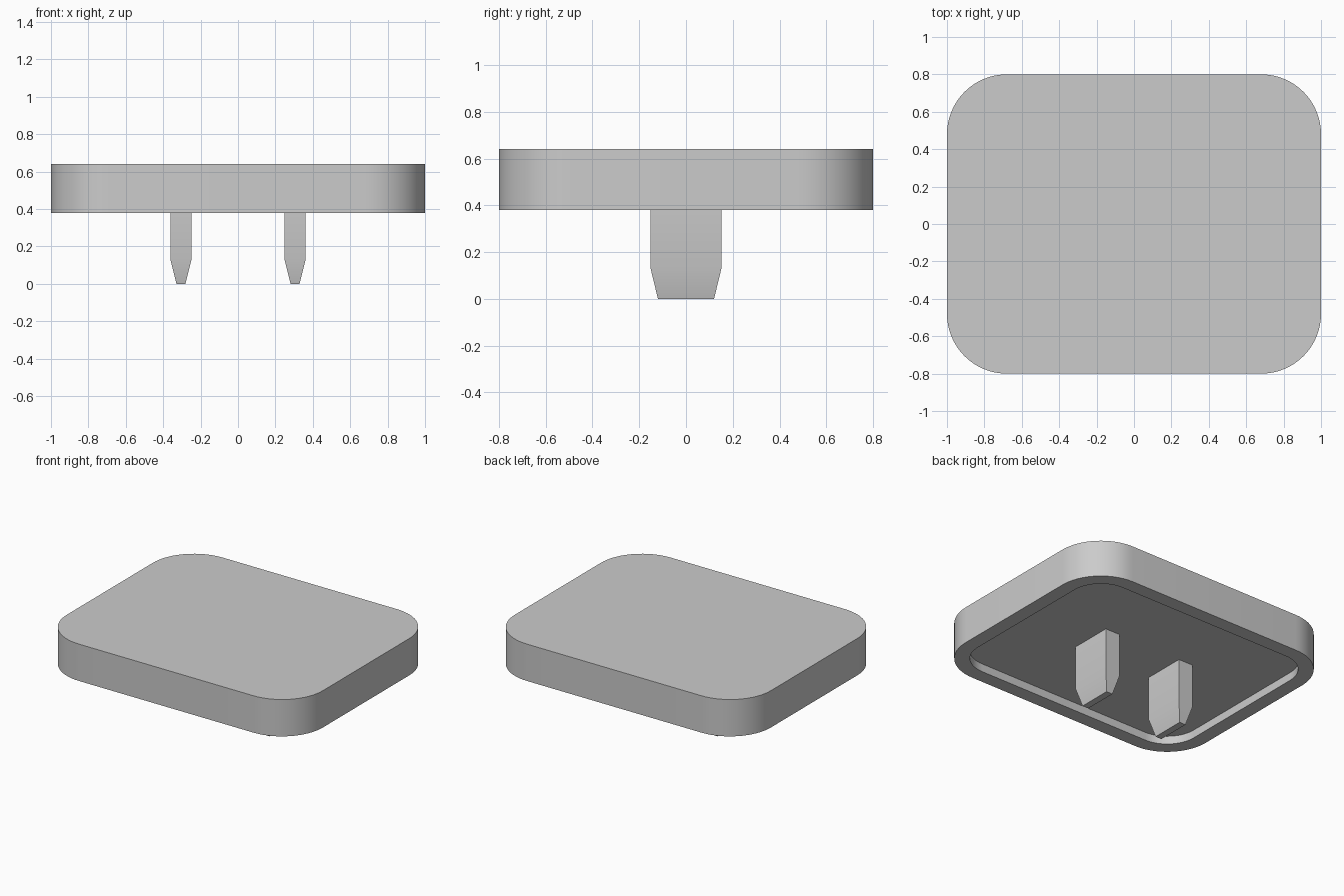
import bpy
import bmesh
from math import cos, sin, pi, radians

default = bpy.data.objects.get("Cube")
if default:
    bpy.data.objects.remove(default)

grey = bpy.data.materials.new("light grey")
grey.use_nodes = True
colour = (0.6, 0.6, 0.6, 1)
grey.diffuse_color = colour
grey.node_tree.nodes["Principled BSDF"].inputs["Base Color"].default_value = colour


def rounded_rect(half_x, half_y, radius, z, steps=16):
    """Counter-clockwise outline of a rectangle with round corners."""
    points = []
    for corner, (sx, sy) in enumerate([(1, 1), (-1, 1), (-1, -1), (1, -1)]):
        for i in range(steps + 1):
            a = (corner + i / steps) * pi / 2
            points.append((sx * (half_x - radius) + radius * cos(a),
                           sy * (half_y - radius) + radius * sin(a), z))
    return points


def rect(cx, half_x, half_y, z):
    return [(cx + sx * half_x, sy * half_y, z)
            for sx, sy in [(1, 1), (-1, 1), (-1, -1), (1, -1)]]


def loft(name, outlines):
    """Skin a stack of matching outlines and cap both ends."""
    bm = bmesh.new()
    rings = [[bm.verts.new(p) for p in outline] for outline in outlines]
    for low, high in zip(rings, rings[1:]):
        for i in range(len(low)):
            j = (i + 1) % len(low)
            bm.faces.new((low[i], low[j], high[j], high[i]))
    bm.faces.new(rings[0][::-1])
    bm.faces.new(rings[-1])
    bmesh.ops.recalc_face_normals(bm, faces=bm.faces)
    mesh = bpy.data.meshes.new(name)
    bm.to_mesh(mesh)
    bm.free()
    mesh.materials.append(grey)
    obj = bpy.data.objects.new(name, mesh)
    bpy.context.collection.objects.link(obj)
    bpy.ops.object.select_all(action="DESELECT")
    obj.select_set(True)
    bpy.context.view_layer.objects.active = obj
    bpy.ops.object.shade_smooth_by_angle(angle=radians(30))
    return obj


TOP, BOTTOM, RECESS = 0.64, 0.38, 0.437
CORNER, RIM = 0.32, 0.1

# Slab with a shallow recess underneath, skinned from recess ceiling to top
loft("cap", [
    rounded_rect(1 - RIM, 0.8 - RIM, CORNER - RIM, RECESS),
    rounded_rect(1 - RIM, 0.8 - RIM, CORNER - RIM, BOTTOM),
    rounded_rect(1, 0.8, CORNER, BOTTOM),
    rounded_rect(1, 0.8, CORNER, TOP),
])

# Two flat prongs with tapered tips
for side, sign in (("left", 1), ("right", -1)):
    x = sign * 0.305
    loft(side + "_prong", [
        rect(x, 0.024, 0.12, 0),
        rect(x, 0.057, 0.152, 0.132),
        rect(x, 0.057, 0.152, RECESS),
    ])
